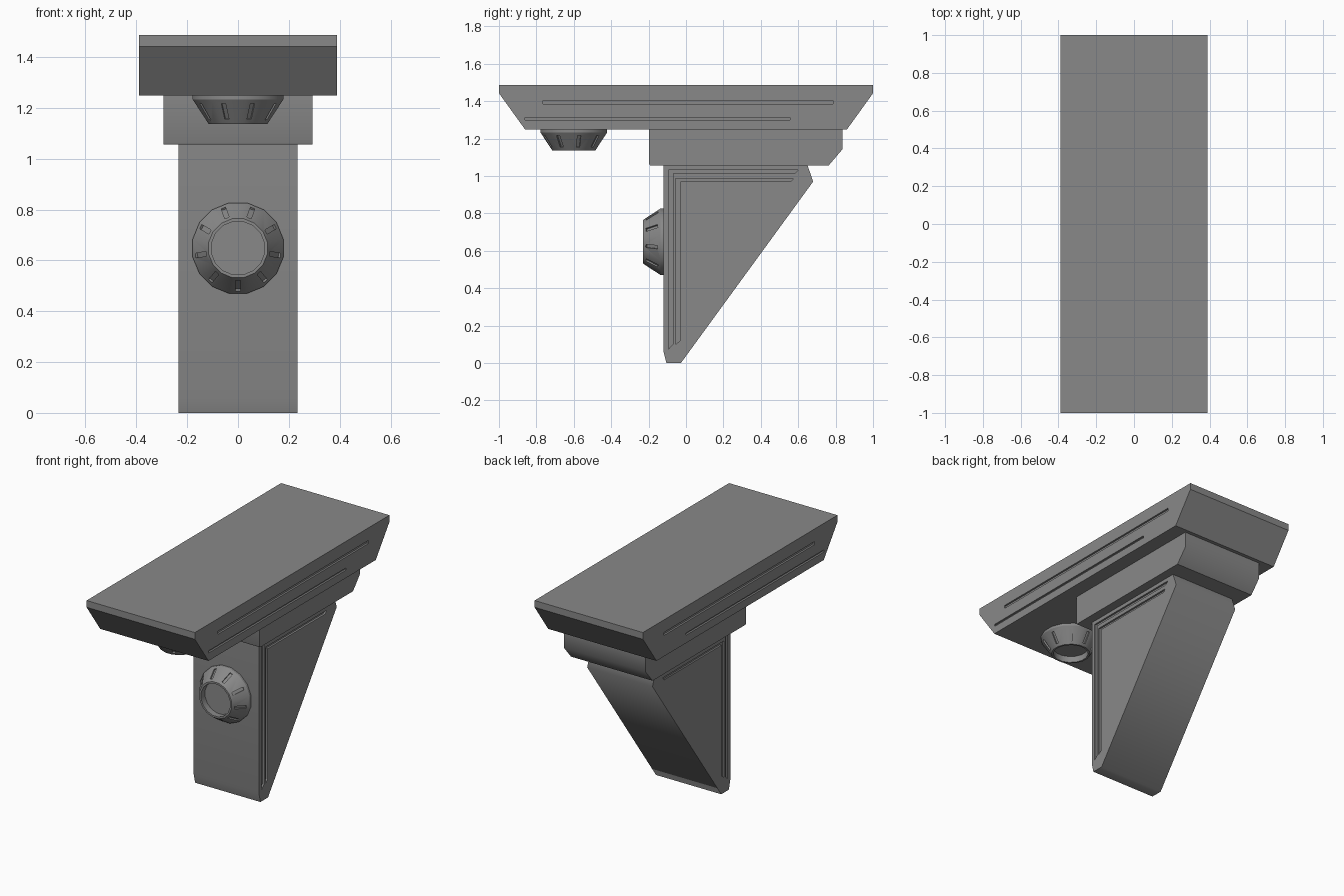
import bpy, bmesh, math
from mathutils import Matrix

if "Cube" in bpy.data.objects:
    bpy.data.objects.remove(bpy.data.objects["Cube"])

dark = bpy.data.materials.new("dark_grey")
dark.diffuse_color = (0.25, 0.25, 0.25, 1)
dark.use_nodes = True
dark.node_tree.nodes["Principled BSDF"].inputs["Base Color"].default_value = dark.diffuse_color


def finish(name, bm):
    bmesh.ops.recalc_face_normals(bm, faces=bm.faces)
    me = bpy.data.meshes.new(name)
    bm.to_mesh(me)
    bm.free()
    me.materials.append(dark)
    ob = bpy.data.objects.new(name, me)
    bpy.context.scene.collection.objects.link(ob)
    return ob


def smooth(ob, degrees):
    bpy.ops.object.select_all(action='DESELECT')
    ob.select_set(True)
    bpy.context.view_layer.objects.active = ob
    bpy.ops.object.shade_smooth_by_angle(angle=math.radians(degrees))


def add_prism(bm, pts, x0, x1):
    """Side profile (y, z) extruded between two x positions."""
    a = [bm.verts.new((x0, y, z)) for y, z in pts]
    b = [bm.verts.new((x1, y, z)) for y, z in pts]
    bm.faces.new(a)
    bm.faces.new(b[::-1])
    for i in range(len(pts)):
        j = (i + 1) % len(pts)
        bm.faces.new((a[i], a[j], b[j], b[i]))


def carve(ob, cutter):
    cutter.hide_render = True
    mod = ob.modifiers.new("grooves", 'BOOLEAN')
    mod.operation = 'DIFFERENCE'
    mod.solver = 'EXACT'
    mod.object = cutter
    bpy.context.view_layer.objects.active = ob
    bpy.ops.object.modifier_apply(modifier=mod.name)
    bpy.data.objects.remove(cutter)


def block(name, pts, half, grooves=(), depth=0.012):
    bm = bmesh.new()
    add_prism(bm, pts, -half, half)
    ob = finish(name, bm)
    if grooves:
        cut = bmesh.new()
        for g in grooves:
            for s in (-1, 1):
                add_prism(cut, g, s * (half - depth), s * (half + 0.05))
        carve(ob, finish(name + "_cutter", cut))
    return ob


def bar(y0, y1, z, h=0.01):
    return [(y0, z - h), (y1, z - h), (y1, z + h), (y0, z + h)]


# Top slab with two slots along each side
block("top_slab",
      [(-1, 1.486), (1, 1.486), (1, 1.442), (0.86, 1.248), (-0.86, 1.248), (-1, 1.442)],
      0.39, [bar(-0.765, 0.785, 1.394), bar(-0.86, 0.555, 1.306, 0.007)])

# Middle block
middle = block("middle_block",
               [(-0.197, 1.248), (0.837, 1.248), (0.837, 1.143), (0.763, 1.056),
                (-0.193, 1.056), (-0.197, 1.064)], 0.294)
smooth(middle, 45)

# Triangular bracket with nested L-shaped grooves
bracket = block("bracket",
                [(-0.12, 1.056), (0.65, 1.056), (0.68, 0.97), (-0.027, 0), (-0.105, 0),
                 (-0.12, 0.06)], 0.235,
                [[(-0.093, 0.075), (-0.093, 1.032), (0.6, 1.032), (0.58, 1.012),
                  (-0.069, 1.012), (-0.069, 0.1)],
                 [(-0.055, 0.1), (-0.055, 0.987), (0.575, 0.987), (0.56, 0.969),
                  (-0.03, 0.969), (-0.03, 0.12)]])
smooth(bracket, 60)


def knob(name, matrix, sides=16, slots=9):
    """Hollow-ended cone with radial slots, axis along +z before placement."""
    bm = bmesh.new()
    rings = []
    for r, h in [(0.182, 0), (0.182, 0.015), (0.118, 0.111), (0.106, 0.111), (0.106, 0.07)]:
        rings.append([bm.verts.new((r * math.cos(t), r * math.sin(t), h))
                      for t in (math.tau * (k + 0.5) / sides for k in range(sides))])
    for lo, hi in zip(rings, rings[1:]):
        for i in range(sides):
            j = (i + 1) % sides
            bm.faces.new((lo[i], lo[j], hi[j], hi[i]))
    bm.faces.new(rings[0][::-1])
    bm.faces.new(rings[-1])
    ob = finish(name, bm)

    cut = bmesh.new()
    slope = math.atan2(0.096, 0.064)
    for k in range(slots):
        m = (Matrix.Rotation(-math.pi / 2 + math.tau * k / slots, 4, 'Z')
             @ Matrix.Translation((0.148, 0, 0.063))
             @ Matrix.Rotation(slope, 4, 'Y')
             @ Matrix.Diagonal((0.076, 0.018, 0.018, 1)))
        bmesh.ops.create_cube(cut, size=1, matrix=m)
    carve(ob, finish(name + "_cutter", cut))
    ob.data.transform(matrix)
    smooth(ob, 30)
    return ob


# Front knob faces -y, lower knob hangs from the slab
knob("front_knob", Matrix.Translation((0, -0.12, 0.648)) @ Matrix.Rotation(math.pi / 2, 4, 'X'))
knob("hanging_knob", Matrix.Translation((0, -0.6, 1.248)) @ Matrix.Rotation(math.pi, 4, 'X'))
